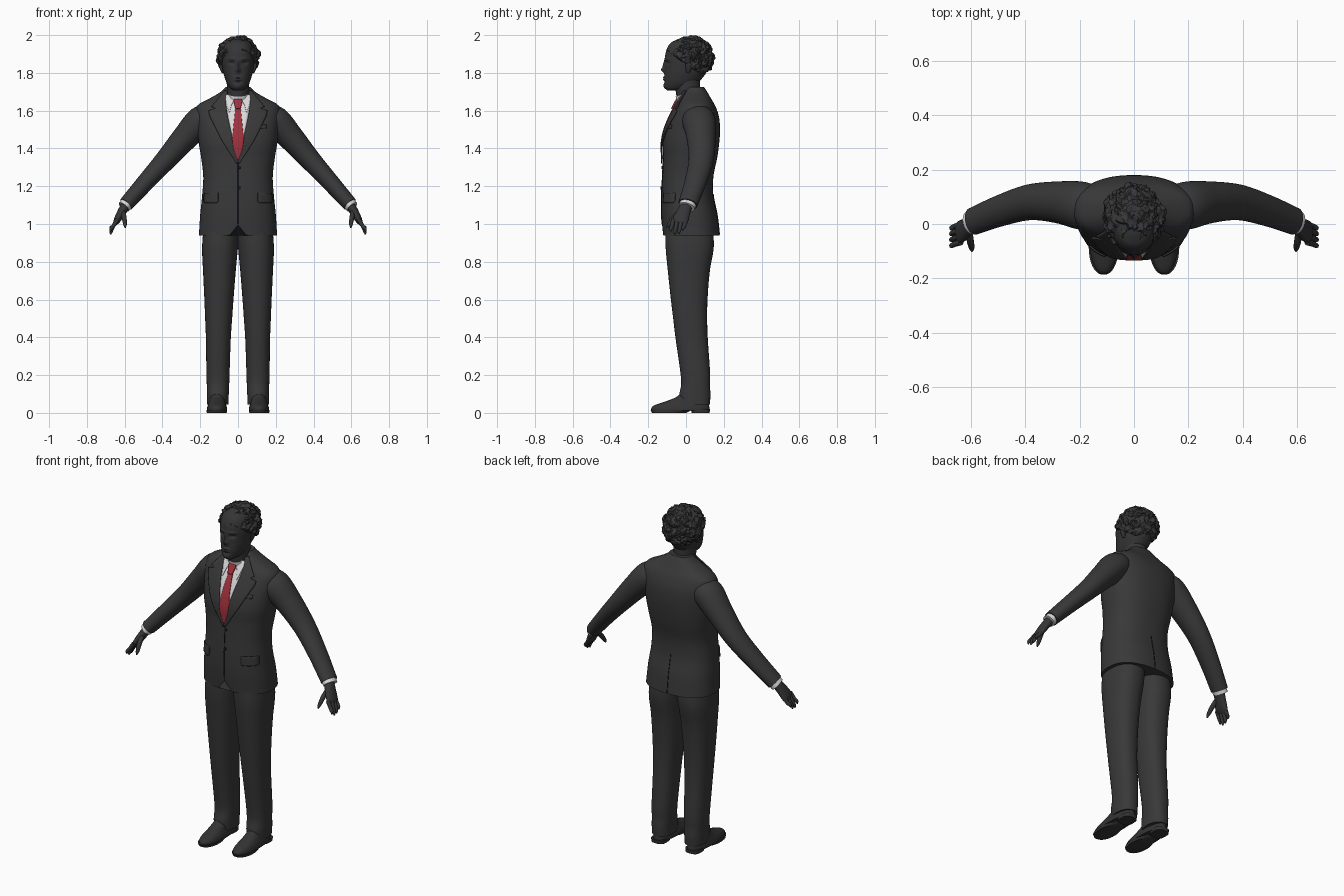
import bpy, bmesh, math
from mathutils import Vector, noise


def material(name, r, g, b):
    m = bpy.data.materials.new(name)
    m.diffuse_color = (r, g, b, 1)
    return m


SUIT = material("charcoal suit", .04, .04, .04)
SKIN = material("dark skin", .036, .036, .036)
HAIR = material("dark hair", .038, .038, .038)
SHOE = material("dark leather", .033, .033, .033)
SEAM = material("black seam", .01, .01, .01)
SHIRT = material("pale shirt", .7, .7, .7)
TIE = material("red tie", .36, .03, .045)


def finish(name, bm, mat, angle=40):
    bmesh.ops.recalc_face_normals(bm, faces=bm.faces)
    me = bpy.data.meshes.new(name)
    bm.to_mesh(me)
    bm.free()
    me.materials.append(mat)
    me.shade_smooth()
    me.set_sharp_from_angle(angle=math.radians(angle))
    ob = bpy.data.objects.new(name, me)
    bpy.context.collection.objects.link(ob)
    return ob


def spline(rows, t):
    """Smooth interpolation of rows keyed by their first number."""
    t = min(max(t, rows[0][0]), rows[-1][0])
    i = max(k for k in range(len(rows) - 1) if rows[k][0] <= t)
    a, b = rows[i], rows[i + 1]
    p, q = rows[max(i - 1, 0)], rows[min(i + 2, len(rows) - 1)]
    h = b[0] - a[0]
    u = (t - a[0]) / h
    out = []
    for j in range(1, len(a)):
        ma = (b[j] - p[j]) / (b[0] - p[0]) * h
        mb = (q[j] - a[j]) / (q[0] - a[0]) * h
        out.append((2*u**3 - 3*u**2 + 1) * a[j] + (u**3 - 2*u**2 + u) * ma
                   + (3*u**2 - 2*u**3) * b[j] + (u**3 - u**2) * mb)
    return out


def loft(name, rings, mat, shape=None, caps=True):
    bm = bmesh.new()
    vs = [[bm.verts.new(shape(p) if shape else p) for p in r] for r in rings]
    n = len(vs[0])
    for a, b in zip(vs, vs[1:]):
        for i in range(n):
            bm.faces.new((a[i], a[(i + 1) % n], b[(i + 1) % n], b[i]))
    if caps:
        bm.faces.new(vs[0])
        bm.faces.new(vs[-1])
    return finish(name, bm, mat)


def spow(v, e):
    return math.copysign(abs(v) ** e, v)


def stack(name, rows, mat, side=1, steps=40, n=48, power=2.3, shape=None):
    """Loft of level rings; rows are (z, x0, x1, front y, back y)."""
    rings = []
    for k in range(steps + 1):
        z = rows[0][0] + (rows[-1][0] - rows[0][0]) * k / steps
        x0, x1, y0, y1 = spline(rows, z)
        ring = []
        for i in range(n):
            a = 2 * math.pi * i / n
            ring.append(Vector((side * ((x0 + x1) / 2 + (x1 - x0) / 2 * spow(math.cos(a), 2 / power)),
                                (y0 + y1) / 2 + (y1 - y0) / 2 * spow(math.sin(a), 2 / power), z)))
        rings.append(ring)
    return loft(name, rings, mat, shape)


def limb(name, pts, mat, side=1, steps=24, n=24, caps=True):
    """Tube along points (x, y, z, thickness radius, y radius)."""
    rows = [(i, *p) for i, p in enumerate(pts)]
    end = len(rows) - 1
    rings = []
    for k in range(steps + 1):
        t = end * k / steps
        x, y, z, r, ry = spline(rows, t)
        d = (Vector(spline(rows, t + .05)[:3]) - Vector(spline(rows, t - .05)[:3])).normalized()
        u = Vector((0, 1, 0))
        u = (u - d * u.dot(d)).normalized()
        v = d.cross(u)
        ring = []
        for i in range(n):
            a = 2 * math.pi * i / n
            p = Vector((x, y, z)) + u * ry * math.cos(a) + v * r * math.sin(a)
            ring.append(Vector((side * p.x, p.y, p.z)))
        rings.append(ring)
    return loft(name, rings, mat, caps=caps)


# Jacket body: (z, half width, front y, back y)
BODY = [(.94, .207, -.122, .178), (1.05, .2, -.13, .165), (1.15, .19, -.13, .145),
        (1.25, .184, -.125, .145), (1.35, .195, -.121, .165), (1.43, .208, -.122, .176),
        (1.50, .215, -.108, .18), (1.57, .222, -.08, .174), (1.63, .213, -.048, .153),
        (1.665, .15, -.03, .132), (1.70, .09, -.015, .112), (1.725, .066, 0, .095)]


def hem_cutaway(p):
    if p.y < 0 and p.z < 1.02:
        p.z = max(p.z, .94 + .055 * max(0, 1 - abs(p.x) / .045))
    return p


stack("jacket_body", [(z, -w, w, f, b) for z, w, f, b in BODY], SUIT,
      steps=64, n=80, power=2.4, shape=hem_cutaway)


def panel(name, rows, off, mat, side=1, face=1, thick=.004, nx=8, nz=24):
    """Thin plate hugging the jacket; rows are (z, x0, x1), face -1 is the back."""
    zs = sorted({r[0] for r in rows} | {rows[0][0] + (rows[-1][0] - rows[0][0]) * k / nz
                                        for k in range(nz + 1)}, reverse=True)
    bm = bmesh.new()
    grid = []
    for z in zs:
        i = max(k for k in range(len(rows) - 1) if rows[k][0] >= z - 1e-6)
        a, b = rows[i], rows[i + 1]
        u = (a[0] - z) / (a[0] - b[0])
        x0, x1 = (a[j] + (b[j] - a[j]) * u for j in (1, 2))
        w, f, bk = spline(BODY, z)
        line = []
        for k in range(nx + 1):
            x = x0 + (x1 - x0) * k / nx
            bulge = max(0, 1 - abs(x / w) ** 2.4) ** (1 / 2.4)
            y = (f + bk) / 2 - face * ((bk - f) / 2 * bulge + off)
            line.append(bm.verts.new((side * x, y, z)))
        grid.append(line)
    for a, b in zip(grid, grid[1:]):
        for k in range(nx):
            bm.faces.new((a[k], a[k + 1], b[k + 1], b[k]))
    ob = finish(name, bm, mat)
    s = ob.modifiers.new("thickness", "SOLIDIFY")
    s.thickness, s.offset = thick, 0


# Shirt front, tie and jacket front details
panel("shirt_front", [(1.685, -.062, .062), (1.65, -.068, .068), (1.55, -.05, .05), (1.33, -.002, .002)], .004, SHIRT)
panel("tie_blade", [(1.62, -.013, .013), (1.45, -.031, .031), (1.40, -.024, .024), (1.34, -.003, .003)], .01, TIE)
panel("tie_knot", [(1.66, -.02, .02), (1.65, -.023, .023), (1.61, -.013, .013)], .017, TIE, thick=.009, nz=8)
panel("front_seam", [(1.33, -.0015, .0015), (1.0, -.0015, .0015)], .001, SEAM, nx=2, thick=.003)
panel("back_vent", [(1.16, -.0015, .0015), (.945, -.002, .002)], .001, SEAM, face=-1, nx=2, thick=.003)
panel("breast_pocket", [(1.525, .085, .15), (1.505, .085, .15)], .002, SUIT, nz=3)
for s in (-1, 1):
    panel("lapel", [(1.705, .055, .07), (1.65, .064, .115), (1.62, .062, .14), (1.612, .061, .115),
                    (1.60, .06, .155), (1.575, .055, .152), (1.45, .028, .09), (1.32, -.003, .008)],
          .008, SUIT, s, thick=.007)
    panel("shirt_collar_point", [(1.685, .025, .062), (1.66, .02, .066), (1.625, .036, .058), (1.59, .045, .047)],
          .01, SHIRT, s, nz=10)
    panel("pocket_flap", [(1.165, .105, .178), (1.12, .105, .18), (1.112, .112, .174)], .004, SUIT, s, thick=.006, nz=6)
for z in (1.3, 1.19):
    panel("button", [(z + .008, .004, .012), (z, 0, .016), (z - .008, .004, .012)], .004, SEAM, nz=4)

# Collar, neck and head
limb("shirt_collar", [(0, .032, 1.635, .074, .078), (0, .022, 1.665, .069, .074), (0, .01, 1.698, .063, .069)],
     SHIRT, n=48, caps=False)
limb("neck", [(0, .03, 1.62, .06, .066), (0, .012, 1.69, .058, .064), (0, .005, 1.80, .062, .07)], SKIN, n=40)

# Face relief: (x, z, spread x, spread z, push in y)
RELIEF = [(0, 1.815, .012, .014, -.016), (0, 1.84, .008, .024, -.01), (-.034, 1.852, .017, .01, .011),
          (.034, 1.852, .017, .01, .011), (-.034, 1.874, .024, .007, -.005), (.034, 1.874, .024, .007, -.005),
          (0, 1.776, .02, .005, -.007), (0, 1.764, .018, .005, -.006), (0, 1.752, .022, .005, .004),
          (0, 1.73, .02, .012, -.005)]


def sculpt(p):
    if p.y < 0:
        p.y += sum(d * math.exp(-((p.x - x) / a) ** 2 - ((p.z - z) / b) ** 2) for x, z, a, b, d in RELIEF)
    return p


HEAD = [(1.708, .025, -.1, -.03), (1.72, .042, -.112, .02), (1.75, .061, -.116, .065), (1.79, .075, -.114, .1),
        (1.82, .081, -.112, .115), (1.87, .086, -.112, .125), (1.92, .084, -.104, .125),
        (1.96, .066, -.08, .1), (1.98, .03, -.04, .05)]
stack("head", [(z, -w, w, f, b) for z, w, f, b in HEAD], SKIN, steps=80, n=112, power=2.15, shape=sculpt)
for s in (-1, 1):
    limb("ear", [(.08, .01, 1.80, .006, .008), (.088, .014, 1.825, .009, .016),
                 (.093, .018, 1.855, .009, .021), (.09, .018, 1.878, .004, .008)], SKIN, s)

# Hair: sphere with curly lumps, flattened along the hairline
bm = bmesh.new()
bmesh.ops.create_icosphere(bm, subdivisions=5, radius=1)
for v in bm.verts:
    d = v.co.copy()
    curl = .13 * noise.noise(d * 3.1 + Vector((4, 1, 7))) + .2 * (.35 - abs(noise.noise(d * 5.5)))
    curl += .05 * noise.noise(d * 12)
    d *= 1 + curl
    x, y, z = d.x * .108, .026 + d.y * .117, 1.882 + d.z * .109
    v.co = (x, y, min(2.0, max(z, 1.915 - .7 * (y + .1) + .05 * curl)))
finish("curly_hair", bm, HAIR, 35)

# Arms, hands, legs and shoes
for s in (-1, 1):
    limb("sleeve", [(.14, .055, 1.565, .06, .075), (.195, .068, 1.545, .08, .088), (.28, .08, 1.457, .069, .077),
                    (.384, .08, 1.338, .056, .066), (.49, .05, 1.22, .047, .058), (.592, .01, 1.105, .04, .051)],
         SUIT, s, steps=40, n=40)
    limb("shirt_cuff", [(.58, .015, 1.118, .035, .044), (.604, .004, 1.09, .034, .044)], SHIRT, s, steps=4, n=32)
    limb("palm", [(.59, .008, 1.105, .026, .03), (.615, -.012, 1.065, .023, .036), (.64, -.03, 1.02, .018, .042),
                  (.65, -.036, 1.0, .01, .036)], SKIN, s)
    for y, tip in ((-.068, .96), (-.046, .945), (-.024, .948), (-.003, .965)):
        limb("finger", [(.638, y, 1.025, .011, .011), (.66, y - .006, .99, .0105, .0105),
                        (.672, y - .012, tip + .015, .009, .009), (.674, y - .014, tip, .003, .003)], SKIN, s, 14, 14)
    limb("thumb", [(.608, -.025, 1.07, .012, .014), (.603, -.062, 1.035, .013, .014),
                   (.598, -.088, 1.0, .01, .011), (.597, -.1, .98, .003, .004)], SKIN, s, 14, 14)
    stack("trouser_leg", [(.045, .05, .163, -.03, .126), (.10, .049, .165, -.036, .13), (.14, .047, .165, -.026, .126),
                          (.2, .045, .167, -.028, .128), (.4, .038, .17, -.056, .115), (.5, .031, .174, -.068, .112),
                          (.6, .024, .178, -.08, .114), (.75, .012, .185, -.096, .126),
                          (.88, .0, .19, -.108, .147), (1.0, -.01, .18, -.108, .14)], SUIT, s)
    stack("shoe", [(.012, .058, .165, -.183, .122), (.025, .058, .164, -.184, .124), (.04, .062, .16, -.168, .122),
                   (.06, .068, .154, -.11, .12), (.085, .07, .15, -.05, .115), (.12, .072, .148, -.02, .11)],
          SHOE, s, steps=24)
    stack("shoe_sole", [(0, .06, .165, -.18, .0), (.014, .057, .167, -.187, .03)], SHOE, s, steps=2, power=2.2)
    stack("shoe_heel", [(0, .07, .155, .03, .125), (.02, .068, .157, .025, .127)], SHOE, s, steps=2, power=3)
